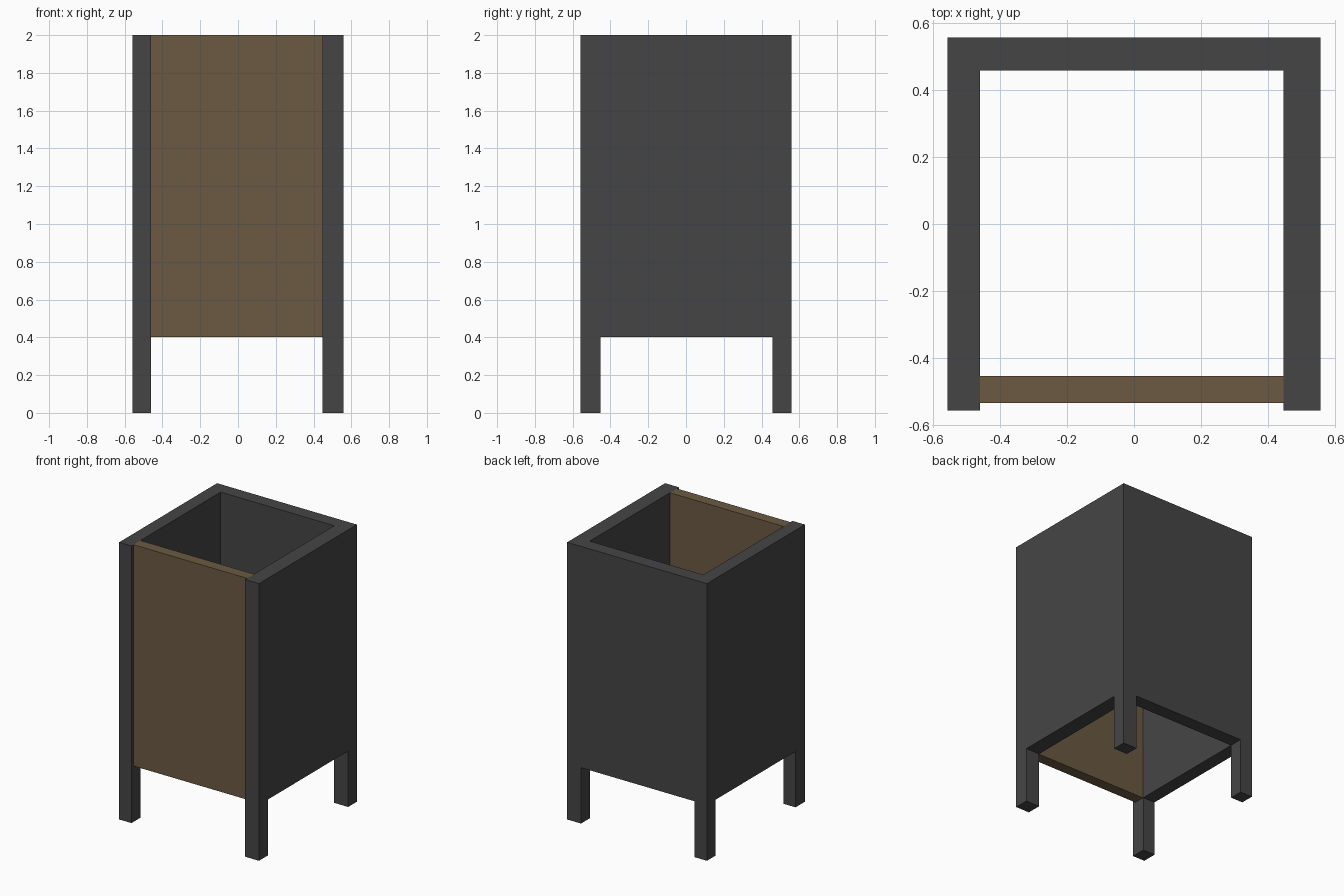
import bpy, bmesh
from mathutils import Vector
from itertools import product

if "Cube" in bpy.data.objects:
    bpy.data.objects.remove(bpy.data.objects["Cube"])


def add_part(name, xs, ys, zs, cells, color):
    """Build one solid from filled cells of a small grid, outer faces only."""
    bm = bmesh.new()
    grid = (xs, ys, zs)
    for cell in cells:
        for axis, side in product(range(3), (0, 1)):
            neighbour = list(cell)
            neighbour[axis] += 1 if side else -1
            if tuple(neighbour) in cells:
                continue
            u, v = (axis + 1) % 3, (axis + 2) % 3
            loop = []
            for a, b in ((0, 0), (1, 0), (1, 1), (0, 1)):
                p = Vector()
                p[axis] = grid[axis][cell[axis] + side]
                p[u] = grid[u][cell[u] + a]
                p[v] = grid[v][cell[v] + b]
                loop.append(bm.verts.new(p))
            bm.faces.new(loop if side else loop[::-1])
    bmesh.ops.remove_doubles(bm, verts=bm.verts[:], dist=1e-5)
    bmesh.ops.dissolve_limit(bm, angle_limit=0.01, verts=bm.verts[:], edges=bm.edges[:])
    mesh = bpy.data.meshes.new(name)
    bm.to_mesh(mesh)
    bm.free()
    mat = bpy.data.materials.new(name + "_color")
    mat.diffuse_color = (*color, 1)
    mat.use_nodes = True
    mat.node_tree.nodes["Principled BSDF"].inputs["Base Color"].default_value = mat.diffuse_color
    mesh.materials.append(mat)
    obj = bpy.data.objects.new(name, mesh)
    bpy.context.collection.objects.link(obj)
    return obj


# Frame: three walls open to the front, standing on four corner legs
walls = {(i, j, 1) for i, j in product(range(3), range(3)) if i != 1 or j == 2}
legs = {(i, j, 0) for i, j in product((0, 2), (0, 2))}
add_part("frame",
         (-0.558, -0.46, 0.447, 0.558),
         (-0.558, -0.452, 0.459, 0.558),
         (0, 0.403, 2),
         walls | legs, (0.06, 0.06, 0.06))

# Front panel: slightly recessed board between the side walls
add_part("front_panel", (-0.46, 0.447), (-0.535, -0.455), (0.403, 2),
         {(0, 0, 0)}, (0.145, 0.102, 0.054))
